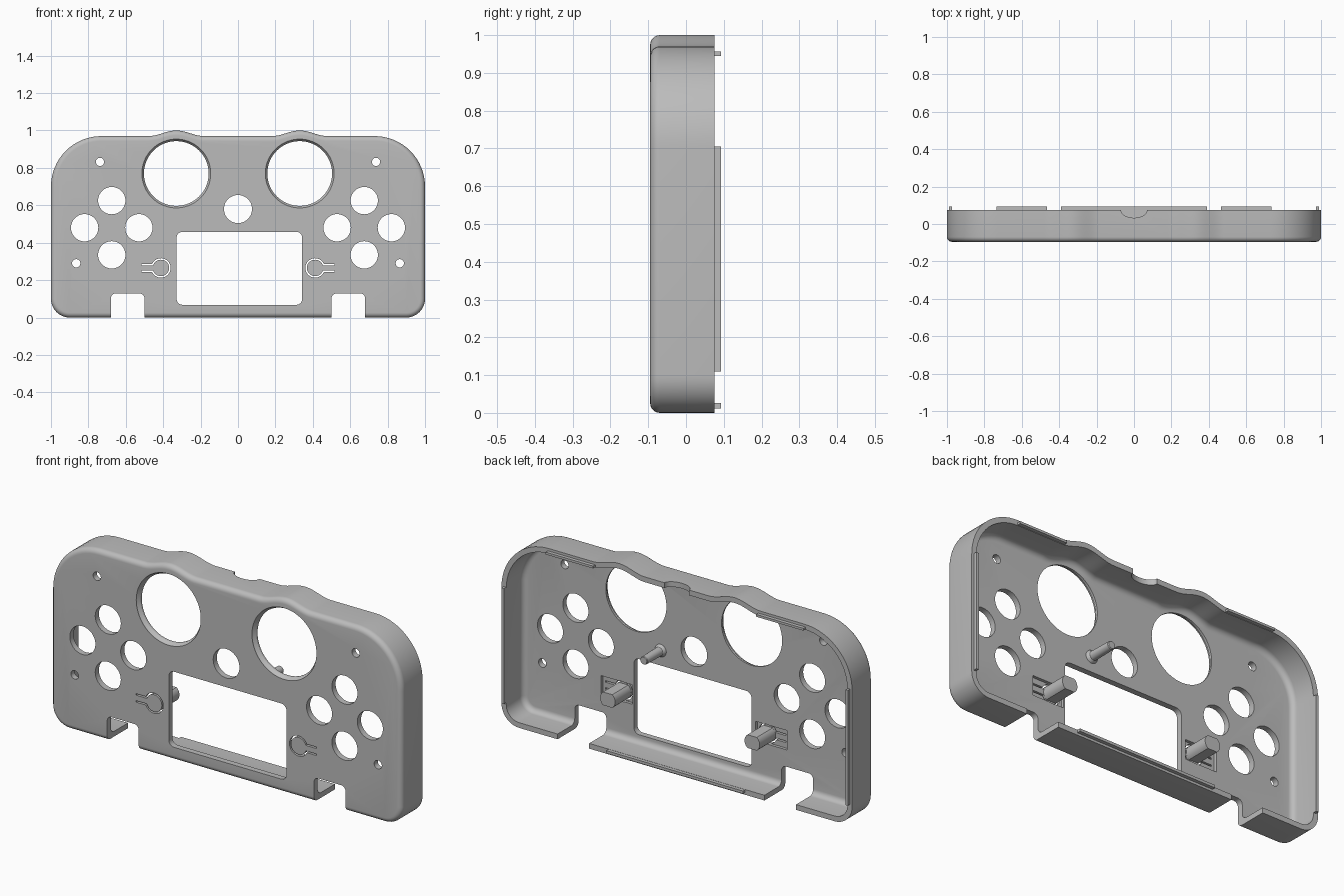
import bpy, bmesh
from math import sin, cos, pi, asin

if "Cube" in bpy.data.objects:
    bpy.data.objects.remove(bpy.data.objects["Cube"])

FRONT, BACK, LIP = -0.095, 0.075, 0.093
WALL, PLATE = 0.027, 0.03

grey = bpy.data.materials.new("plain_grey")
grey.use_nodes = True
grey.diffuse_color = (0.5, 0.5, 0.5, 1)
grey.node_tree.nodes["Principled BSDF"].inputs["Base Color"].default_value = (0.5, 0.5, 0.5, 1)


def arc(cx, cz, r, a0, a1, n, rz=None):
    """Points on a circular or elliptical arc."""
    rz = r if rz is None else rz
    return [(cx + r * cos(a0 + (a1 - a0) * i / n),
             cz + rz * sin(a0 + (a1 - a0) * i / n)) for i in range(n + 1)]


def circle(cx, cz, r, n=48, rz=None):
    return arc(cx, cz, r, 0, 2 * pi, n, rz)[:-1]


def round_rect(x0, x1, z0, z1, r):
    pts = []
    for k, (x, z) in enumerate(((x1 - r, z1 - r), (x0 + r, z1 - r),
                                (x0 + r, z0 + r), (x1 - r, z0 + r))):
        pts += arc(x, z, r, k * pi / 2, (k + 1) * pi / 2, 6)
    return pts


def rect(x0, x1, z0, z1):
    return [(x0, z0), (x1, z0), (x1, z1), (x0, z1)]


def loft(bm, rings, axis="y"):
    """Skin a list of (points, depth) rings and close both ends."""
    loops = [[bm.verts.new((u, d, v) if axis == "y" else (u, v, d)) for u, v in pts]
             for pts, d in rings]
    n = len(loops[0])
    for a, b in zip(loops, loops[1:]):
        for i in range(n):
            j = (i + 1) % n
            bm.faces.new((a[i], a[j], b[j], b[i]))
    bm.faces.new(loops[0])
    bm.faces.new(loops[-1][::-1])


def prism(bm, pts, d0, d1, axis="y"):
    loft(bm, [(pts, d0), (pts, d1)], axis)


def flip(pts, side):
    return [(side * x, z) for x, z in pts]


def finish(name, bm):
    bmesh.ops.recalc_face_normals(bm, faces=bm.faces)
    mesh = bpy.data.meshes.new(name)
    bm.to_mesh(mesh)
    bm.free()
    mesh.materials.append(grey)
    ob = bpy.data.objects.new(name, mesh)
    bpy.context.collection.objects.link(ob)
    return ob


def smooth(ob):
    bpy.ops.object.select_all(action="DESELECT")
    ob.select_set(True)
    bpy.context.view_layer.objects.active = ob
    bpy.ops.object.shade_smooth_by_angle(angle=0.6)


def solid(name, pts, d0, d1):
    bm = bmesh.new()
    prism(bm, pts, d0, d1)
    ob = finish(name, bm)
    smooth(ob)
    return ob


def outline(d):
    """Case silhouette, inset by d, with a hump above each large hole."""
    top, low = 0.27, 0.1
    pts = arc(1 - top, 0.97 - top, top - d, 0, pi / 2, 16)
    for cx in (0.33, -0.33):
        for i in range(25):
            t = 1 - i / 12
            pts.append((cx + 0.15 * t, 0.97 - d + 0.015 * (1 + cos(pi * t))))
    pts += arc(top - 1, 0.97 - top, top - d, pi / 2, pi, 16)
    pts += arc(low - 1, low, low - d, pi, 1.5 * pi, 10)
    pts += arc(1 - low, low, low - d, 1.5 * pi, 2 * pi, 10)
    return pts


# Hollow case: outer skin with a rounded front edge, then the inner skin
def rounded(inset, face, r):
    steps = [i * pi / 12 for i in range(7)]
    return [(outline(inset + r * (1 - cos(a))), face + r * (1 - sin(a))) for a in steps]


bm = bmesh.new()
outer = [(outline(0), BACK)] + rounded(0, FRONT, 0.026)
inner = [(outline(WALL), BACK)] + rounded(WALL, FRONT + PLATE, 0.028)
loft(bm, inner[::-1] + outer)
case = finish("case_shell", bm)

# Recesses that thin the plate behind the two flexing buttons
recess = bmesh.new()
for s in (-1, 1):
    prism(recess, flip(rect(0.352, 0.53, 0.215, 0.315), s), FRONT + 0.015, -0.02)

# All openings through the case
cuts = bmesh.new()
y0, y1 = FRONT - 0.03, -0.02
prism(cuts, round_rect(-0.328, 0.343, 0.068, 0.458, 0.03), y0, y1)
prism(cuts, circle(0, 0.58, 0.075), y0, y1)
prism(cuts, circle(0, BACK, 0.07, 32, 0.042), 0.9, 1.1, "z")
for s in (-1, 1):
    # Large hole with a tapered rim
    loft(cuts, [(circle(s * 0.33, 0.77, 0.184, 72), y0),
                (circle(s * 0.33, 0.77, 0.184, 72), FRONT + 0.004),
                (circle(s * 0.33, 0.77, 0.173, 72), FRONT + 0.02),
                (circle(s * 0.33, 0.77, 0.173, 72), y1)])
    # Diamond of four button holes
    for k in range(4):
        prism(cuts, circle(s * 0.675 + 0.145 * cos(k * pi / 2),
                           0.48 + 0.145 * sin(k * pi / 2), 0.073), y0, y1)
    # Screw holes and lower notch
    prism(cuts, circle(s * 0.738, 0.832, 0.022, 24), y0, y1)
    prism(cuts, circle(s * 0.865, 0.29, 0.022, 24), y0, y1)
    prism(cuts, flip(round_rect(0.5, 0.68, -0.1, 0.128, 0.025), s), y0, 0.12)
    # Keyhole slit around each flexing button
    slit = []
    for r, h in ((0.052, 0.022), (0.044, 0.014)):
        a = asin(h / r)
        path = [(0.515, 0.265 + h)] + arc(0.412, 0.265, r, a, 2 * pi - a, 32) + [(0.515, 0.265 - h)]
        slit += path if not slit else path[::-1]
    prism(cuts, flip(slit, s), y0, y1)

cutters = [finish("recess_cutter", recess), finish("opening_cutter", cuts)]
for c in cutters:
    c.hide_render = True
    mod = case.modifiers.new("cut", "BOOLEAN")
    mod.operation, mod.solver, mod.object = "DIFFERENCE", "EXACT", c
bpy.context.view_layer.update()
cut_mesh = bpy.data.meshes.new_from_object(case.evaluated_get(bpy.context.evaluated_depsgraph_get()))
case.modifiers.clear()
case.data = cut_mesh
for c in cutters:
    bpy.data.objects.remove(c)
smooth(case)

# Locating lips standing proud of the back rim
solid("bottom_lip", rect(-0.39, 0.39, 0.012, 0.026), 0.06, LIP)
for s, side in ((1, "left"), (-1, "right")):
    solid(side + "_side_lip", flip(rect(0.974, 0.988, 0.11, 0.705), s), 0.06, LIP)
    solid(side + "_top_lip", flip(rect(0.465, 0.735, 0.945, 0.957), s), 0.06, LIP)
    # Button stem: round with flattened top and bottom
    a = asin(0.034 / 0.043)
    stem = arc(0.412, 0.265, 0.043, -a, a, 12) + arc(0.412, 0.265, 0.043, pi - a, pi + a, 12)
    solid(side + "_button_stem", flip(stem, s), FRONT + 0.012, 0.05)

# Support pin with a flared foot
bm = bmesh.new()
loft(bm, [(circle(0.19, 0.535, r, 24), y) for r, y in
          ((0.034, FRONT + 0.02), (0.032, FRONT + PLATE + 0.002),
           (0.023, FRONT + PLATE + 0.014), (0.021, 0.07), (0.018, 0.074))])
smooth(finish("support_pin", bm))
